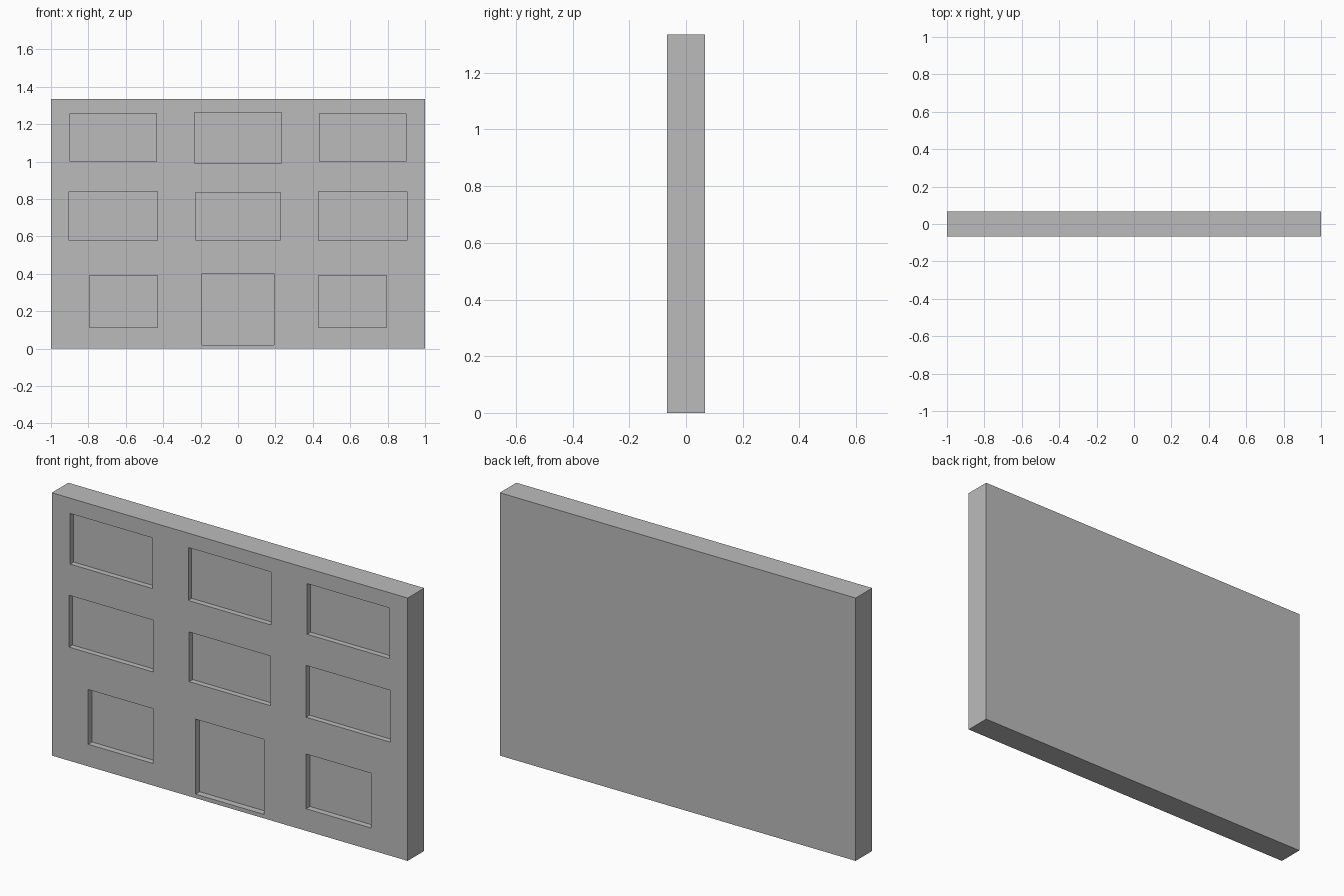
import bpy
import bmesh
from mathutils import Matrix

cube = bpy.data.objects.get("Cube")
if cube:
    bpy.data.objects.remove(cube, do_unlink=True)

WIDTH, THICK, HEIGHT = 2.0, 0.133, 1.335
FRONT = -THICK / 2


def add_box(bm, lo, hi):
    size = [b - a for a, b in zip(lo, hi)]
    mid = [(a + b) / 2 for a, b in zip(lo, hi)]
    place = Matrix.Translation(mid) @ Matrix.Diagonal((*size, 1))
    bmesh.ops.create_cube(bm, size=1, matrix=place)


def make_object(name, bm):
    mesh = bpy.data.meshes.new(name)
    bm.to_mesh(mesh)
    bm.free()
    obj = bpy.data.objects.new(name, mesh)
    bpy.context.collection.objects.link(obj)
    return obj


grey = bpy.data.materials.new("plain grey")
grey.use_nodes = True
colour = (0.5, 0.5, 0.5, 1)
grey.diffuse_color = colour
grey.node_tree.nodes["Principled BSDF"].inputs["Base Color"].default_value = colour

# Solid wall panel
bm = bmesh.new()
add_box(bm, (-WIDTH / 2, FRONT, 0), (WIDTH / 2, -FRONT, HEIGHT))
panel = make_object("panel", bm)
panel.data.materials.append(grey)

# Rows of recesses: bottom, top, depth, side inner x, side outer x
side_rows = [
    (1.0, 1.257, 0.028, 0.435, 0.897),
    (0.577, 0.84, 0.028, 0.43, 0.903),
    (0.112, 0.39, 0.031, 0.43, 0.795),
]
# Middle column: bottom, top, depth, half width
middle = [
    (0.993, 1.262, 0.028, 0.233),
    (0.582, 0.834, 0.028, 0.228),
    (0.02, 0.401, 0.033, 0.192),
]
bm = bmesh.new()
for z0, z1, depth, inner, outer in side_rows:
    for x0, x1 in ((-outer, -inner), (inner, outer)):
        add_box(bm, (x0, FRONT - 0.1, z0), (x1, FRONT + depth, z1))
for z0, z1, depth, half in middle:
    add_box(bm, (-half, FRONT - 0.1, z0), (half, FRONT + depth, z1))
cutter = make_object("recess_cutter", bm)
cutter.data.materials.append(grey)
cutter.hide_render = True
cutter.hide_set(True)

# Sink the nine recesses into the front
cut = panel.modifiers.new("recesses", "BOOLEAN")
cut.operation = "DIFFERENCE"
cut.solver = "EXACT"
cut.object = cutter
